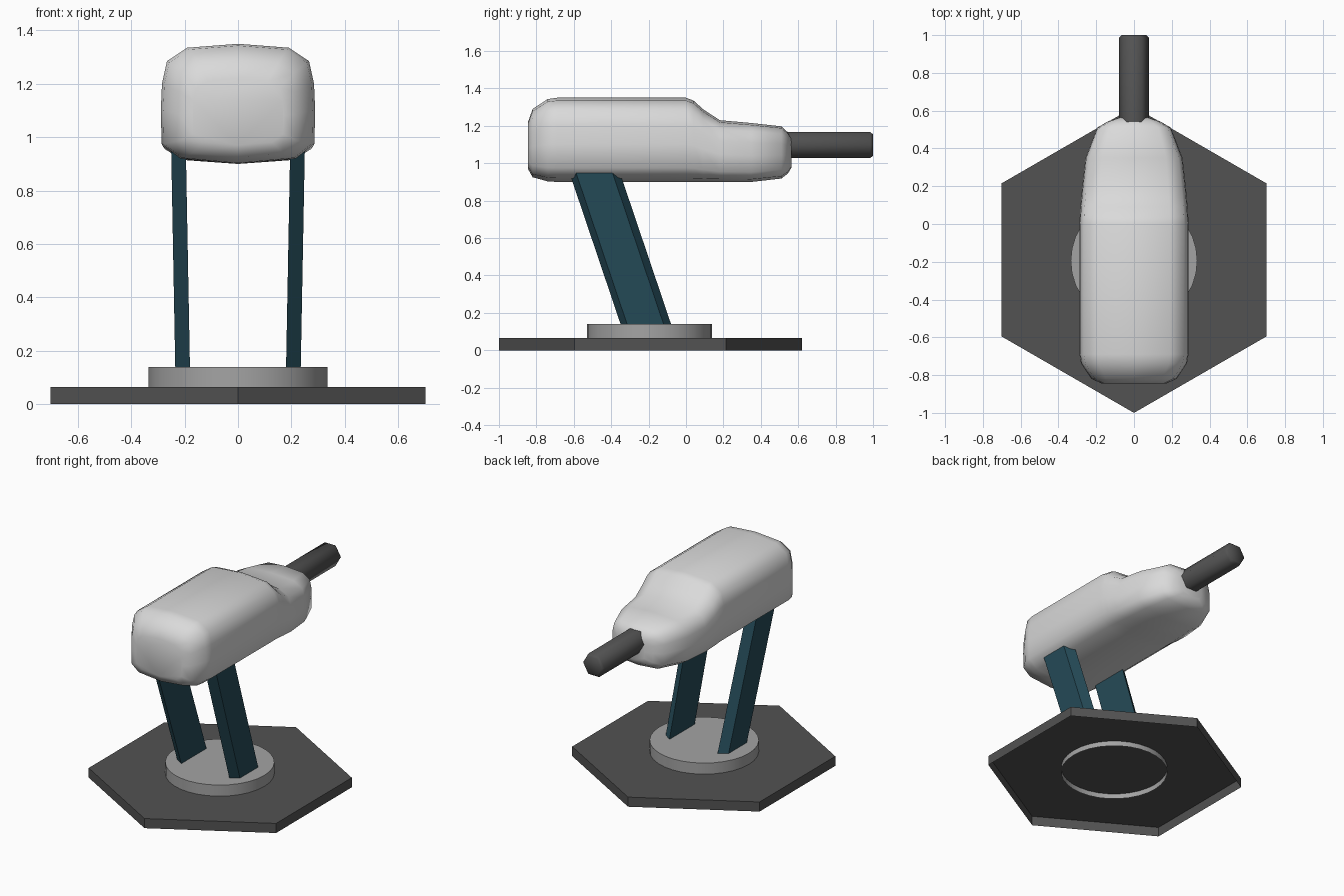
import bpy, bmesh, math

if "Cube" in bpy.data.objects:
    bpy.data.objects.remove(bpy.data.objects["Cube"])


def material(name, rgb):
    m = bpy.data.materials.new(name)
    m.diffuse_color = (*rgb, 1)
    m.use_nodes = True
    m.node_tree.nodes["Principled BSDF"].inputs["Base Color"].default_value = m.diffuse_color
    return m


DARK = material("dark grey", (0.085, 0.085, 0.085))
MID = material("mid grey", (0.37, 0.37, 0.37))
LIGHT = material("light grey", (0.70, 0.70, 0.70))
TEAL = material("dark teal", (0.018, 0.068, 0.095))


def loft(name, rings, mat, start=True, end=True, smooth=None):
    """Skin a list of equal-length point rings, optionally capping the ends."""
    bm = bmesh.new()
    vs = [[bm.verts.new(p) for p in r] for r in rings]
    n = len(vs[0])
    for a, b in zip(vs, vs[1:]):
        for i in range(n):
            j = (i + 1) % n
            bm.faces.new((a[i], a[j], b[j], b[i]))
    # temporary caps make the normals reliable; unwanted ones are removed
    first, last = bm.faces.new(vs[0]), bm.faces.new(vs[-1])
    bmesh.ops.recalc_face_normals(bm, faces=bm.faces[:])
    drop = [f for f, keep in ((first, start), (last, end)) if not keep]
    if drop:
        bmesh.ops.delete(bm, geom=drop, context='FACES_ONLY')
    me = bpy.data.meshes.new(name)
    bm.to_mesh(me)
    bm.free()
    me.materials.append(mat)
    ob = bpy.data.objects.new(name, me)
    bpy.context.collection.objects.link(ob)
    if smooth:
        bpy.ops.object.select_all(action='DESELECT')
        ob.select_set(True)
        bpy.context.view_layer.objects.active = ob
        bpy.ops.object.shade_smooth_by_angle(angle=math.radians(smooth))
    return ob


def circle(n, r, y, z, phase=0.0):
    return [(r * math.cos(math.tau * i / n + phase),
             y + r * math.sin(math.tau * i / n + phase), z) for i in range(n)]


# hexagonal ground plate and turntable, both open underneath
loft("base_plate", [circle(6, 0.81, -0.19, z, math.pi / 6) for z in (0, 0.065)],
     DARK, start=False)
loft("turntable", [circle(32, 0.335, -0.195, z) for z in (0.03, 0.14)],
     MID, start=False, smooth=40)


# leaning legs with a trapezoid section, narrow face outwards
def leg_ring(side, z):
    t = (z - 0.14) / 0.8
    lean, out = -0.27 * t, 0.015 * t
    section = [(0.18, -0.35), (0.235, -0.315), (0.235, -0.12), (0.18, -0.08)]
    return [(side * (x + out), y + lean, z) for x, y in section]


for side, label in ((-1, "left"), (1, "right")):
    loft(label + "_leg", [leg_ring(side, z) for z in (0.066, 1.0)], TEAL)

# rounded housing: one half section scaled along the length
half = [(0, 1), (0.66, 0.967), (0.92, 0.856), (0.985, 0.67),
        (1, 0.45), (0.99, 0.167), (0.75, 0.045), (0, 0)]
section = half + [(-x, z) for x, z in half[-2:0:-1]]
stations = [  # y, half width, bottom, top
    (-0.845, 0.17, 0.97, 1.22), (-0.82, 0.225, 0.925, 1.29),
    (-0.74, 0.28, 0.903, 1.343), (-0.69, 0.289, 0.90, 1.35),
    (0.0, 0.289, 0.90, 1.35), (0.04, 0.287, 0.90, 1.335),
    (0.09, 0.284, 0.90, 1.29), (0.18, 0.276, 0.90, 1.23),
    (0.35, 0.257, 0.90, 1.215), (0.51, 0.195, 0.918, 1.197),
    (0.545, 0.135, 0.945, 1.165), (0.563, 0.08, 0.975, 1.135)]
loft("housing", [[(x * w, y, b + z * (t - b)) for x, z in section]
                 for y, w, b, t in stations], LIGHT, smooth=60)


# six-sided barrel with a chamfered muzzle
def barrel_ring(y, r):
    return [(r * math.cos(math.tau * i / 6), y,
             1.097 + r * math.sin(math.tau * i / 6)) for i in range(6)]


loft("barrel", [barrel_ring(0.45, 0.08), barrel_ring(0.985, 0.08),
                barrel_ring(1.0, 0.066)], DARK, smooth=65)
